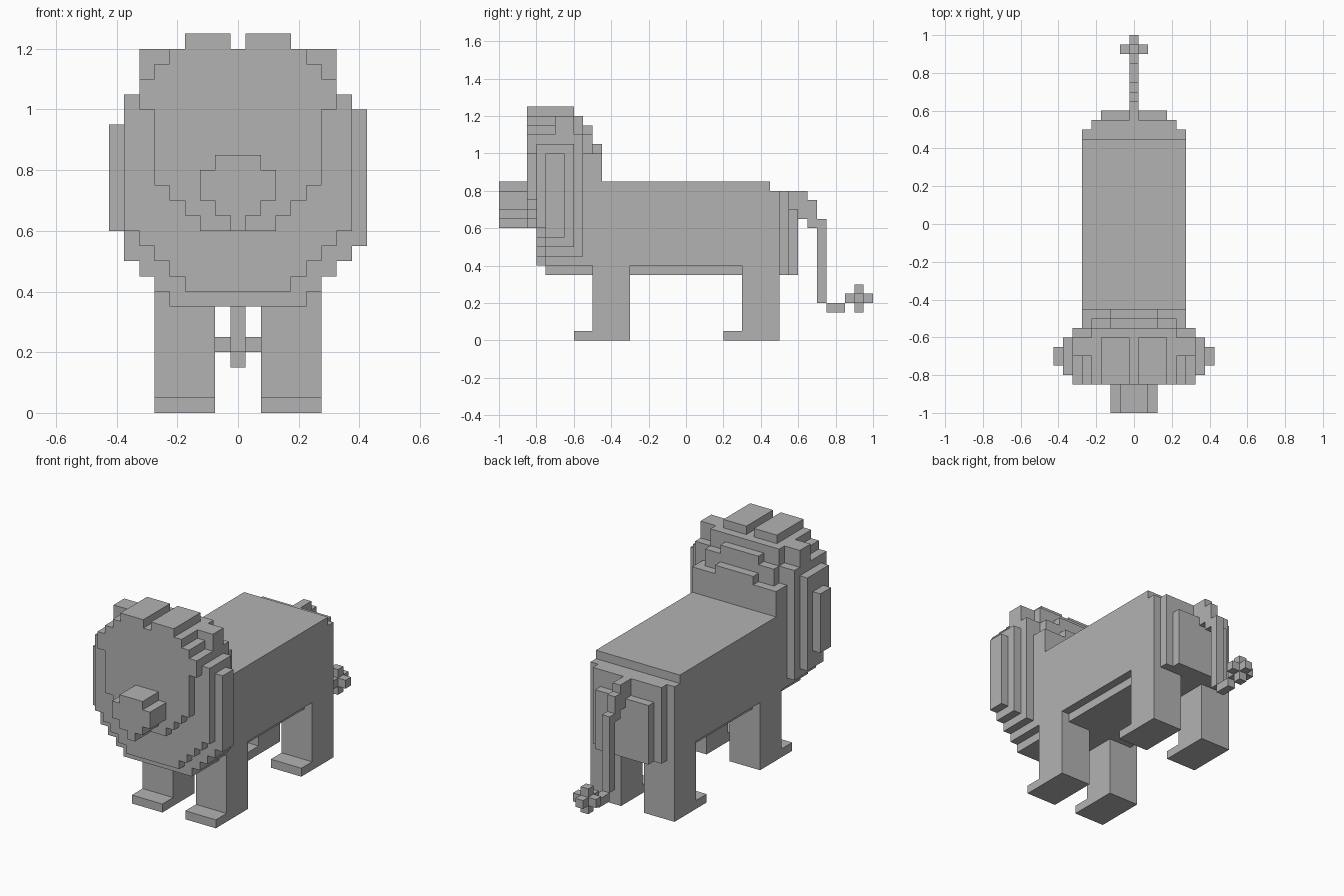
import bpy
import bmesh
from mathutils import Matrix, Vector

if "Cube" in bpy.data.objects:
    bpy.data.objects.remove(bpy.data.objects["Cube"])

# One plain grey for the whole block-built animal
grey = bpy.data.materials.new("plain grey")
grey.diffuse_color = (0.45, 0.45, 0.45, 1.0)
grey.use_nodes = True
grey.node_tree.nodes["Principled BSDF"].inputs["Base Color"].default_value = grey.diffuse_color


def add_box(bm, x0, x1, y0, y1, z0, z1):
    size = Vector((x1 - x0, y1 - y0, z1 - z0))
    mid = Vector((x0 + x1, y0 + y1, z0 + z1)) / 2
    bmesh.ops.create_cube(bm, size=1, matrix=Matrix.Translation(mid) @ Matrix.Diagonal(size.to_4d()))


def part(name, boxes):
    """Join boxes (x0, x1, y0, y1, z0, z1) into one named object."""
    bm = bmesh.new()
    for b in boxes:
        add_box(bm, *b)
    mesh = bpy.data.meshes.new(name)
    bm.to_mesh(mesh)
    bm.free()
    mesh.materials.append(grey)
    obj = bpy.data.objects.new(name, mesh)
    bpy.context.collection.objects.link(obj)
    return obj


def wide(half, y0, y1, z0, z1):
    """Box centred on x = 0."""
    return (-half, half, y0, y1, z0, z1)


# Trunk, belly slab and chest
part("body", [
    wide(.275, -.60, .45, .40, .85),
    wide(.275, .45, .50, .40, .80),
    wide(.225, -.50, .50, .35, .40),
])

# Stepped hindquarters
part("rump", [
    wide(.225, .50, .55, .35, .80),
    wide(.175, .55, .60, .35, .70),
])

# Legs with a flat toe in front
for side, s in (("left", -1), ("right", 1)):
    x0, x1 = sorted((s * .075, s * .275))
    for end, y in (("front", -.50), ("back", .30)):
        part(f"{side}_{end}_leg", [
            (x0, x1, y, y + .20, 0, .42),
            (x0, x1, y - .10, y, 0, .05),
        ])

# Tail stepping down from the rump
part("tail", [
    wide(.025, .55, .65, .65, .80),
    wide(.025, .65, .70, .60, .75),
    wide(.025, .70, .75, .20, .65),
    wide(.025, .75, .85, .15, .20),
])

# Cross-shaped tuft at the tail end
part("tail_tuft", [
    wide(.025, .85, 1.0, .20, .25),
    wide(.025, .90, .95, .15, .30),
    wide(.075, .90, .95, .20, .25),
])

# Flat face, row by row
part("face", [wide(h, -.85, -.70, z0, z1) for h, z0, z1 in (
    (.125, .60, .65), (.175, .65, .70), (.225, .70, .75), (.275, .75, 1.00),
    (.325, 1.00, 1.10), (.275, 1.10, 1.15), (.225, 1.15, 1.20))])

# Muzzle
part("muzzle", [wide(h, -1.0, -.85, z0, z1) for h, z0, z1 in (
    (.025, .60, .65), (.075, .65, .70), (.125, .70, .80), (.075, .80, .85))])

# Head top and stepped back of the head
part("head", [
    wide(.325, -.80, -.55, 1.00, 1.10),
    wide(.225, -.80, -.55, 1.10, 1.20),
    wide(.275, -.80, -.45, .85, 1.00),
    wide(.225, -.55, -.50, 1.00, 1.10),
    wide(.125, -.55, -.50, 1.10, 1.15),
    wide(.125, -.50, -.45, 1.00, 1.05),
])

# Front mane plate with a stepped lower edge
part("mane_front", [wide(h, -.80, -.75, z, 1.05) for h, z in (
    (.375, .60), (.325, .55), (.275, .50), (.225, .45), (.175, .40))])

# Main mane ring behind it, one step lower
part("mane", [
    wide(.375, -.75, -.60, .50, 1.05),
    wide(.325, -.75, -.55, .45, 1.05),
    wide(.275, -.75, -.55, .40, 1.00),
    wide(.225, -.75, -.50, .35, .45),
])

# Side mane ridges, upper corner tufts and ears
part("mane_left_ridge", [(-.425, -.375, -.75, -.65, .60, .95)])
part("mane_right_ridge", [(.375, .425, -.75, -.65, .55, 1.00)])
for side, s in (("left", -1), ("right", 1)):
    x0, x1 = sorted((s * .225, s * .325))
    part(f"{side}_corner_tuft", [(x0, x1, -.70, -.60, 1.10, 1.20)])
    x0, x1 = sorted((s * .025, s * .175))
    part(f"{side}_ear", [(x0, x1, -.85, -.60, 1.20, 1.25)])
